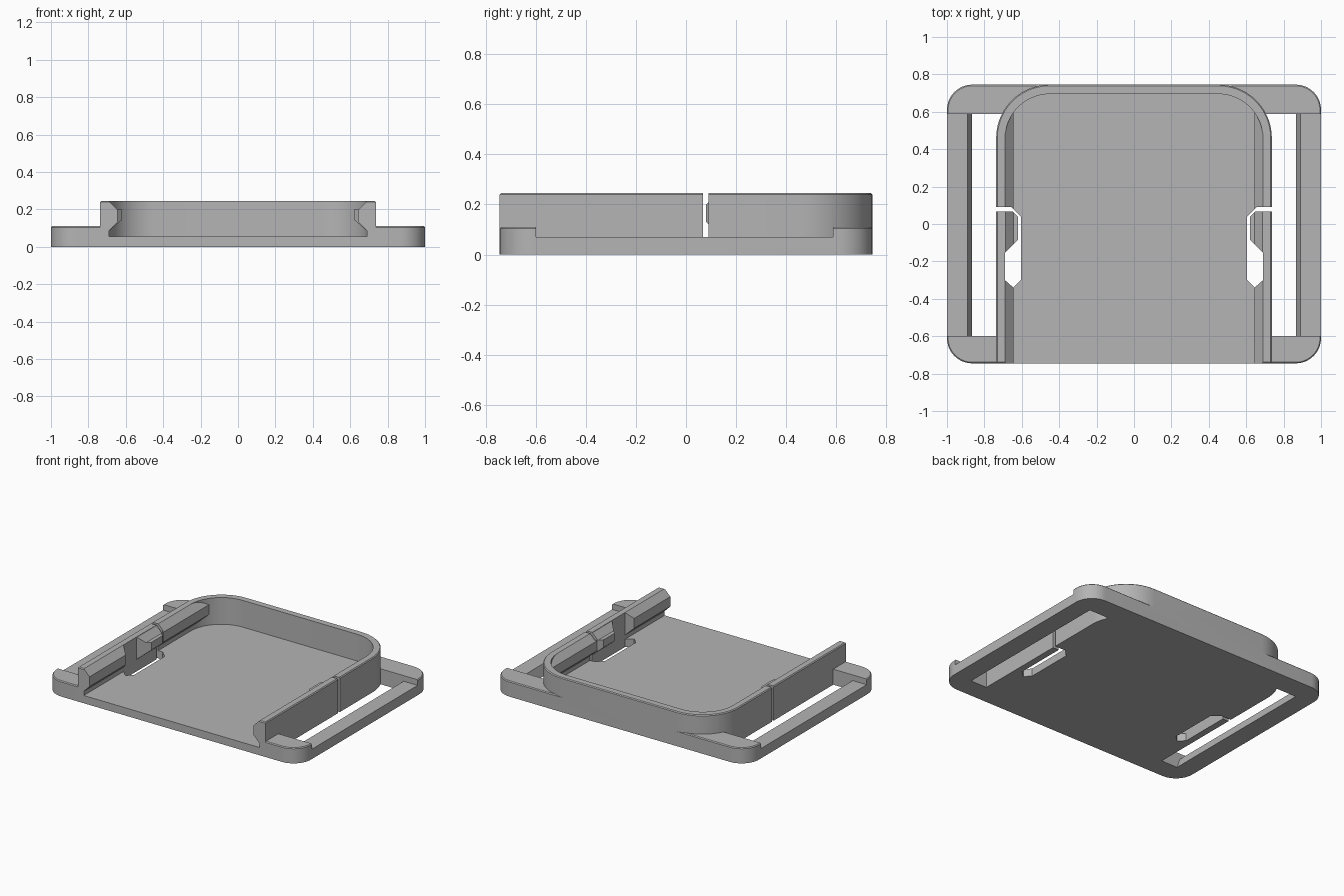
import bpy
import bmesh
from math import cos, sin, pi
from mathutils import Vector

cube = bpy.data.objects.get("Cube")
if cube:
    bpy.data.objects.remove(cube, do_unlink=True)

HALF = 0.745          # half depth of the plate

grey = bpy.data.materials.new("light_grey")
grey.use_nodes = True
grey.diffuse_color = (0.46, 0.46, 0.46, 1)
grey.node_tree.nodes["Principled BSDF"].inputs["Base Color"].default_value = (0.46, 0.46, 0.46, 1)


def prism(name, outline, low, high, axis="z", chamfer=0):
    """Extrude an outline: XY points along z, or XZ points along y."""
    bm = bmesh.new()
    place = (lambda a, b: (a, b, low)) if axis == "z" else (lambda a, b: (a, low, b))
    face = bm.faces.new([bm.verts.new(place(a, b)) for a, b in outline])
    step = Vector((0, 0, high - low)) if axis == "z" else Vector((0, high - low, 0))
    top = bmesh.ops.extrude_face_region(bm, geom=[face])["geom"]
    bmesh.ops.translate(bm, vec=step, verts=[g for g in top if isinstance(g, bmesh.types.BMVert)])
    bmesh.ops.recalc_face_normals(bm, faces=bm.faces)
    if chamfer:
        rim = [e for e in bm.edges if all(abs(v.co.z - high) < 1e-5 for v in e.verts)]
        bmesh.ops.bevel(bm, geom=rim, offset=chamfer, segments=1, affect="EDGES")
    mesh = bpy.data.meshes.new(name)
    bm.to_mesh(mesh)
    bm.free()
    mesh.materials.append(grey)
    obj = bpy.data.objects.new(name, mesh)
    bpy.context.collection.objects.link(obj)
    return obj


def combine(target, tool, operation):
    """Apply a boolean and discard the tool."""
    mod = target.modifiers.new("cut", "BOOLEAN")
    mod.object, mod.operation, mod.solver = tool, operation, "EXACT"
    bpy.context.view_layer.update()
    graph = bpy.context.evaluated_depsgraph_get()
    mesh = bpy.data.meshes.new_from_object(target.evaluated_get(graph))
    target.modifiers.clear()
    target.data = mesh
    bpy.data.objects.remove(tool, do_unlink=True)


def rounded(w, front, back, r_back, r_front=0, steps=14):
    """Rectangle outline with rounded back and, optionally, front corners."""
    points = []
    corners = [(w, back, r_back, 0), (-w, back, r_back, 1),
               (-w, front, r_front, 2), (w, front, r_front, 3)]
    for x, y, r, quarter in corners:
        cx = x - r if x > 0 else x + r
        cy = y - r if y > 0 else y + r
        for i in range(steps + 1 if r else 1):
            a = (quarter + i / steps) * pi / 2
            points.append((cx + r * cos(a), cy + r * sin(a)))
    return points


def side(points, s):
    return [(s * a, b) for a, b in points]


# Frame with strap slots and lowered, sloped side bars
tray = prism("strap_tray", rounded(1, -HALF, HALF, 0.135, 0.135), 0, 0.11, chamfer=0.006)
slot = [(0.6, -0.05), (0.847, -0.05), (0.89, 0.07), (1.1, 0.07), (1.1, 0.2), (0.6, 0.2)]
for s in (1, -1):
    combine(tray, prism("slot_cutter", side(slot, s), -0.6, 0.588, "y"), "DIFFERENCE")

# Raised body joined to the frame
body = prism("body", rounded(0.737, -HALF, HALF, 0.285), 0, 0.245, chamfer=0.006)
combine(tray, body, "UNION")

# Open-fronted pocket with overhanging rails
half_pocket = [(0.69, 0.055), (0.69, 0.085), (0.645, 0.13), (0.645, 0.2), (0.69, 0.245), (0.69, 0.3)]
pocket = prism("pocket", half_pocket + side(half_pocket[::-1], -1), -0.9, 0.9, "y")
combine(pocket, prism("pocket_plan", rounded(0.69, -0.85, 0.695, 0.24), -0.1, 0.4), "INTERSECT")
combine(tray, pocket, "DIFFERENCE")

# Spring arms: relief cut in floor and wall, then a latch on each arm
relief = [(0.605, -0.3), (0.645, -0.34), (0.69, -0.3), (0.69, 0.068), (0.8, 0.068),
          (0.8, 0.09), (0.655, 0.09), (0.605, 0.04)]
latch_section = [(0.71, 0.068), (0.62, 0.145), (0.62, 0.2), (0.645, 0.2), (0.688, 0.243), (0.71, 0.243)]
latch_plan = [(0.71, -0.175), (0.62, -0.085), (0.62, 0.038), (0.65, 0.068), (0.71, 0.068)]
for s in (1, -1):
    combine(tray, prism("relief_cutter", side(relief, s), -0.1, 0.4), "DIFFERENCE")
    latch = prism("latch", side(latch_section, s), -0.3, 0.2, "y")
    combine(latch, prism("latch_trim", side(latch_plan, s), 0, 0.4), "INTERSECT")
    combine(tray, latch, "UNION")

# Smooth the rounded corners, keep the edges crisp
bpy.ops.object.select_all(action="DESELECT")
tray.select_set(True)
bpy.context.view_layer.objects.active = tray
bpy.ops.object.shade_smooth_by_angle(angle=0.4)
